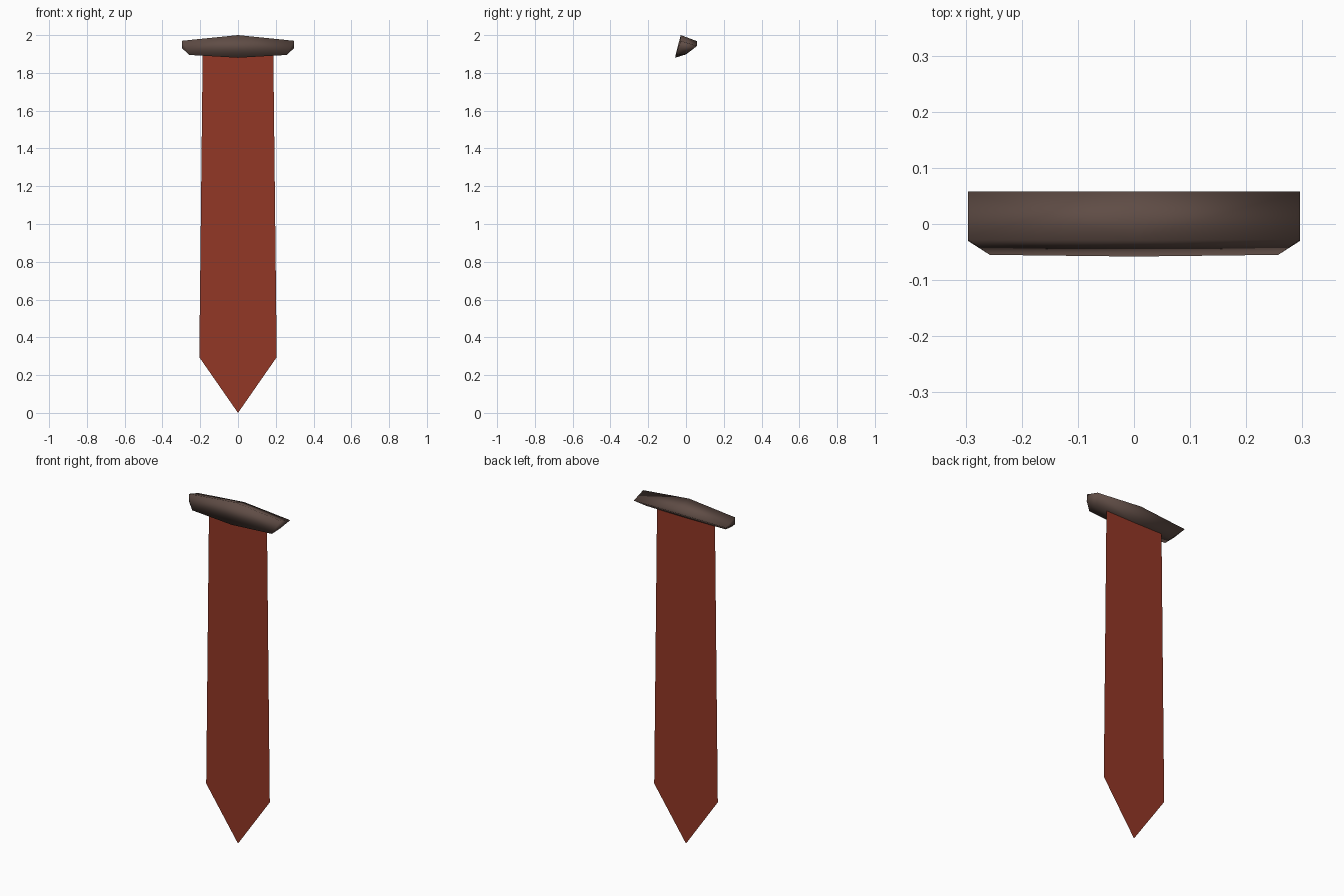
import bpy, bmesh

if "Cube" in bpy.data.objects:
    bpy.data.objects.remove(bpy.data.objects["Cube"])


def material(name, rgb):
    m = bpy.data.materials.new(name)
    m.diffuse_color = (*rgb, 1.0)
    m.use_nodes = True
    m.node_tree.nodes["Principled BSDF"].inputs["Base Color"].default_value = m.diffuse_color
    return m


def add_object(name, bm, mat):
    me = bpy.data.meshes.new(name)
    bm.to_mesh(me)
    bm.free()
    me.materials.append(mat)
    ob = bpy.data.objects.new(name, me)
    bpy.context.collection.objects.link(ob)
    return ob


red = material("red_cloth", (0.29, 0.038, 0.019))
brown = material("dark_brown_wood", (0.115, 0.073, 0.060))

# Hanging cloth: thin single sheet with a pointed lower end
bm = bmesh.new()
half = [(0.187, 1.90), (0.205, 0.295)]
outline = [(-x, z) for x, z in half] + [(0, 0)] + [(x, z) for x, z in reversed(half)]
bm.faces.new([bm.verts.new((x, 0, z)) for x, z in outline])
add_object("banner_cloth", bm, red)

# Top bar: faceted wedge, tilted front face, sloping top, chamfered ends
centre = [(-0.028, 2.0), (-0.058, 1.88), (0.0, 1.898), (0.058, 1.968)]
shoulder = [(-0.055, 1.895), (0.0, 1.90)]
end = [(-0.028, 1.97), (-0.030, 1.93), (0.058, 1.942)]
bm = bmesh.new()
for x, section in ((0, centre), (0.257, shoulder), (0.296, end)):
    for side in ((1, -1) if x else (1,)):
        for y, z in section:
            bm.verts.new((side * x, y, z))
bmesh.ops.convex_hull(bm, input=bm.verts[:])
bmesh.ops.recalc_face_normals(bm, faces=bm.faces[:])
for f in bm.faces:
    f.smooth = True
add_object("top_bar", bm, brown)
